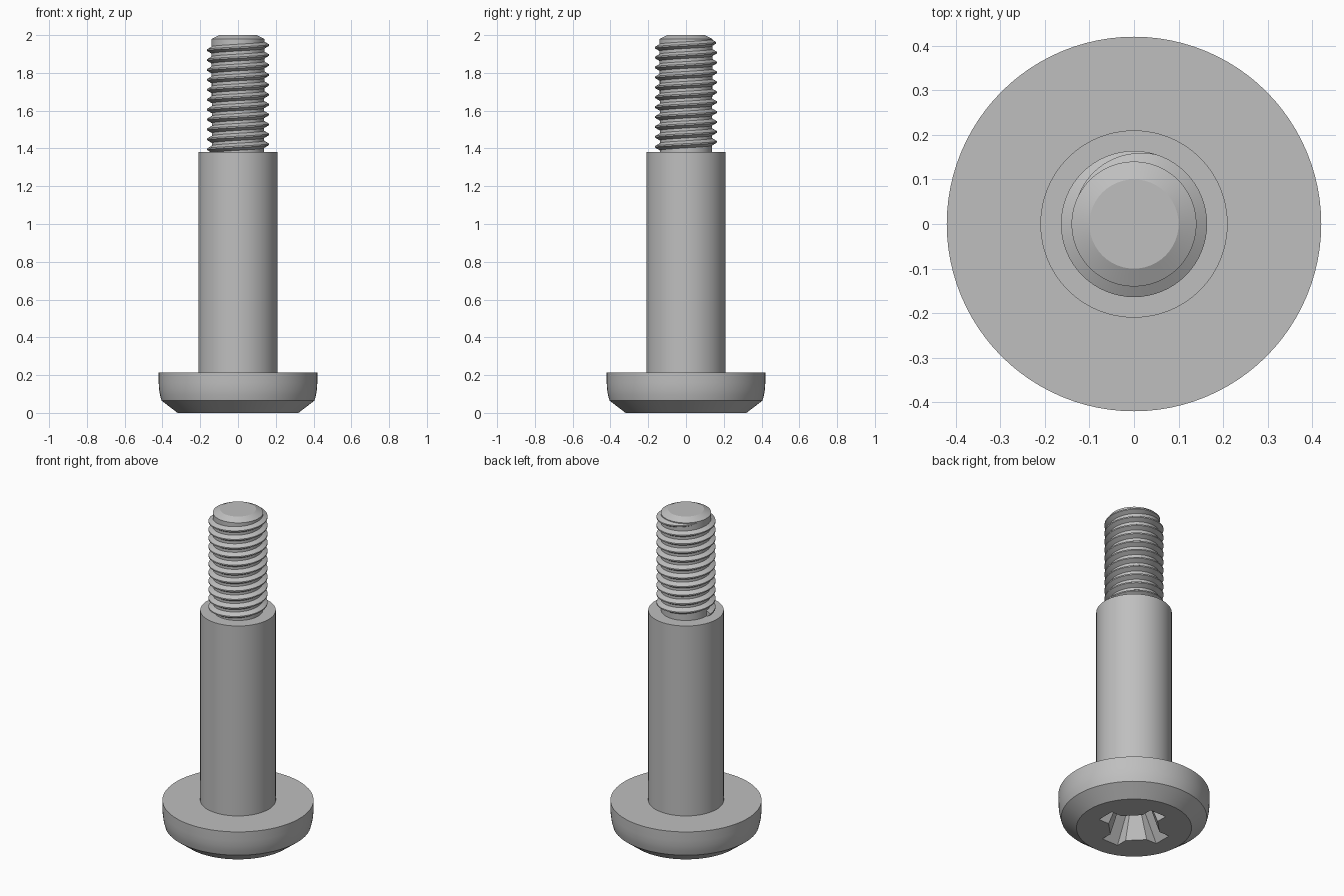
import bpy, bmesh
from math import cos, sin, pi, radians

if "Cube" in bpy.data.objects:
    bpy.data.objects.remove(bpy.data.objects["Cube"], do_unlink=True)

steel = bpy.data.materials.new("steel_grey")
steel.use_nodes = True
steel.diffuse_color = (0.52, 0.52, 0.52, 1)
steel.node_tree.nodes["Principled BSDF"].inputs["Base Color"].default_value = (0.52, 0.52, 0.52, 1)


def finish(name, bm):
    bmesh.ops.recalc_face_normals(bm, faces=bm.faces)
    mesh = bpy.data.meshes.new(name)
    bm.to_mesh(mesh)
    bm.free()
    mesh.materials.append(steel)
    obj = bpy.data.objects.new(name, mesh)
    bpy.context.collection.objects.link(obj)
    return obj


def loft(name, rings, closed=True):
    """Skin a list of equal point loops and cap both ends."""
    bm = bmesh.new()
    loops = [[bm.verts.new(p) for p in ring] for ring in rings]
    for low, high in zip(loops, loops[1:]):
        for i in range(len(low)):
            j = (i + 1) % len(low)
            bm.faces.new((low[i], low[j], high[j], high[i]))
    bm.faces.new(loops[0])
    bm.faces.new(loops[-1])
    return finish(name, bm)


def turned(name, profile, sides=96):
    """Revolve (radius, height) points about the z axis."""
    return loft(name, [[(r * cos(2 * pi * i / sides), r * sin(2 * pi * i / sides), z)
                        for i in range(sides)] for r, z in profile])


def smooth(obj):
    bpy.ops.object.select_all(action='DESELECT')
    obj.select_set(True)
    bpy.context.view_layer.objects.active = obj
    bpy.ops.object.shade_smooth_by_angle(angle=radians(20))


# Head, shoulder and threaded core with chamfered tip, turned in one piece
body = turned("screw_body", [
    (0.32, 0), (0.405, 0.065), (0.413, 0.095), (0.418, 0.125), (0.42, 0.16),
    (0.42, 0.215), (0.21, 0.215), (0.21, 1.38), (0.138, 1.38),
    (0.14, 1.98), (0.10, 2.0)])


# Tapered cross recess in the underside of the head
def cross(length, corner, width, z):
    arm = [(corner, -width), (length, -width), (length, width), (corner, width)]
    points = []
    for k in range(4):
        c, s = round(cos(k * pi / 2)), round(sin(k * pi / 2))
        points += [(c * x - s * y, s * x + c * y, z) for x, y in arm]
    return points


cutter = loft("recess_cutter", [cross(0.214, 0.142, 0.056, -0.01),
                                cross(0.085, 0.065, 0.034, 0.2)])
cutter.hide_render = True
cut = body.modifiers.new("cross_recess", 'BOOLEAN')
cut.operation = 'DIFFERENCE'
cut.solver = 'EXACT'
cut.object = cutter
bpy.context.view_layer.objects.active = body
bpy.ops.object.modifier_apply(modifier=cut.name)
bpy.data.objects.remove(cutter, do_unlink=True)
smooth(body)

# Right-handed helical thread that runs out at the top
PITCH, STEPS, TURNS = 0.0525, 64, 11
CREST, ROOT = 0.164, 0.132
sections = []
for i in range(STEPS * TURNS + 1):
    turn = i / STEPS - TURNS + 0.5
    fade = min(1, max(0.08, (0.5 - turn) / 0.3))
    a, z = 2 * pi * turn, 1.947 + PITCH * turn
    tip = ROOT + (CREST - ROOT) * fade
    flat = PITCH * 0.07
    base = flat + PITCH * 0.36 * fade
    sections.append([(r * cos(a), r * sin(a), z + dz) for r, dz in
                     ((ROOT, -base), (tip, -flat), (tip, flat), (ROOT, base))])
smooth(loft("thread", sections))
